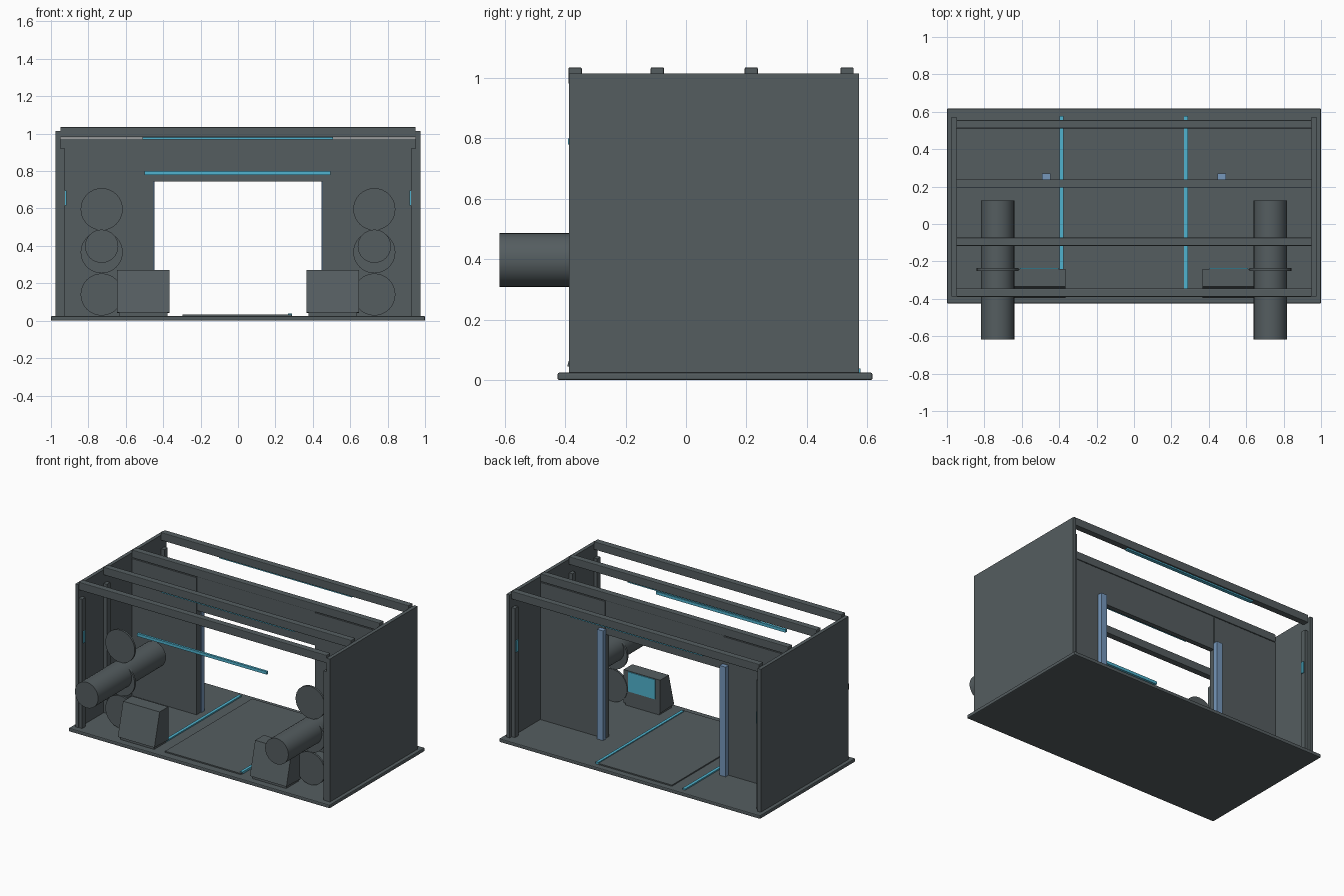
import bpy, bmesh, math

if "Cube" in bpy.data.objects:
    bpy.data.objects.remove(bpy.data.objects["Cube"])


def material(name, rgb):
    m = bpy.data.materials.new(name)
    m.diffuse_color = (*rgb, 1)
    m.use_nodes = True
    m.node_tree.nodes["Principled BSDF"].inputs["Base Color"].default_value = m.diffuse_color
    return m


GREY = material("dark grey metal", (0.09, 0.11, 0.117))
CYAN = material("cyan light", (0.08, 0.45, 0.62))
BLUE = material("steel blue", (0.18, 0.31, 0.50))


def finish(name, bm, mat):
    bmesh.ops.recalc_face_normals(bm, faces=bm.faces)
    me = bpy.data.meshes.new(name)
    bm.to_mesh(me)
    bm.free()
    me.materials.append(mat)
    ob = bpy.data.objects.new(name, me)
    bpy.context.collection.objects.link(ob)
    return ob


def box(name, x, y, z, mat=GREY, bevel=0):
    """Box from (min, max) pairs on each axis."""
    bm = bmesh.new()
    bmesh.ops.create_cube(bm, size=1)
    for v in bm.verts:
        for i, r in enumerate((x, y, z)):
            v.co[i] = max(r) if v.co[i] > 0 else min(r)
    ob = finish(name, bm, mat)
    if bevel:
        b = ob.modifiers.new("bevel", "BEVEL")
        b.width, b.segments = bevel, 2
    return ob


def cylinder(name, x, z, r, y0, y1, mat=GREY):
    """Cylinder lying along y."""
    bpy.ops.mesh.primitive_cylinder_add(
        vertices=32, radius=r, depth=y1 - y0,
        location=(x, (y0 + y1) / 2, z), rotation=(math.pi / 2, 0, 0))
    ob = bpy.context.object
    ob.name = name
    ob.data.materials.append(mat)
    bpy.ops.object.shade_smooth_by_angle(angle=math.radians(35))
    return ob


def prism(name, x0, x1, profile, mat=GREY):
    """Side profile of (y, z) points extruded along x."""
    bm = bmesh.new()
    f = bm.faces.new([bm.verts.new((x0, y, z)) for y, z in profile])
    ext = bmesh.ops.extrude_face_region(bm, geom=[f])["geom"]
    for v in ext:
        if isinstance(v, bmesh.types.BMVert):
            v.co.x = x1
    return finish(name, bm, mat)


# base slab, raised walkway and floor light strips
box("base", (-1, 1), (-0.425, 0.617), (0, 0.025), bevel=0.006)
box("walkway", (-0.296, 0.285), (-0.375, 0.577), (0.02, 0.033))
box("floor_light_left", (-0.398, -0.377), (-0.36, 0.577), (0.02, 0.034), CYAN)
box("floor_light_right", (0.268, 0.288), (-0.36, 0.577), (0.02, 0.039), CYAN)

# roof beams
beams = [-0.367, -0.095, 0.216, 0.533]
for i, y in enumerate(beams):
    box(f"roof_beam_{i}", (-0.95, 0.95), (y - 0.022, y + 0.022), (0.98, 1.035), bevel=0.004)

# light strips under beams, and the light bar across the front
for i in (1, 3):
    box(f"beam_light_{i}", (-0.51, 0.507), (beams[i] - 0.012, beams[i] + 0.012), (0.97, 0.982), CYAN)
box("front_light_bar", (-0.5, 0.494), (-0.391, -0.375), (0.78, 0.8), CYAN)

# partition header above the doorway
box("door_header", (-0.455, 0.455), (0.2, 0.232), (0.745, 0.982))

for side, s in (("left", -1), ("right", 1)):
    # outer wall and posts carrying the beams
    box(f"{side}_wall", (s * 0.95, s * 0.975), (-0.387, 0.573), (0.02, 1.015))
    for i, y in enumerate(beams):
        box(f"{side}_post_{i}", (s * 0.925, s * 0.952), (y - 0.018, y + 0.018), (0.02, 0.92))
        if i in (0, 3):
            box(f"{side}_post_light_{i}", (s * 0.918, s * 0.926), (y - 0.01, y + 0.01), (0.615, 0.695), CYAN)

    # partition panel and door jamb
    box(f"{side}_partition", (s * 0.453, s * 0.952), (0.194, 0.238), (0.02, 0.975))
    box(f"{side}_door_jamb", (s * 0.447, s * 0.492), (0.237, 0.27), (0.02, 0.785), BLUE)

    # console with sloping front, plinth and screen on the back
    c = s * 0.506
    prism(f"{side}_console", c - 0.14, c + 0.14,
          [(-0.24, 0.04), (-0.24, 0.27), (-0.335, 0.27), (-0.393, 0.045)])
    box(f"{side}_console_plinth", (c - 0.13, c + 0.13), (-0.38, -0.245), (0.02, 0.046))
    box(f"{side}_console_screen", (c - 0.103, c + 0.103), (-0.242, -0.234), (0.13, 0.266), CYAN)

    # stacked discs and the long tank
    t = s * 0.729
    for i, z in enumerate((0.14, 0.366, 0.596)):
        cylinder(f"{side}_disc_{i}", t, z, 0.1125, -0.25, -0.236)
    cylinder(f"{side}_tank", t, 0.398, 0.089, -0.617, 0.126)
